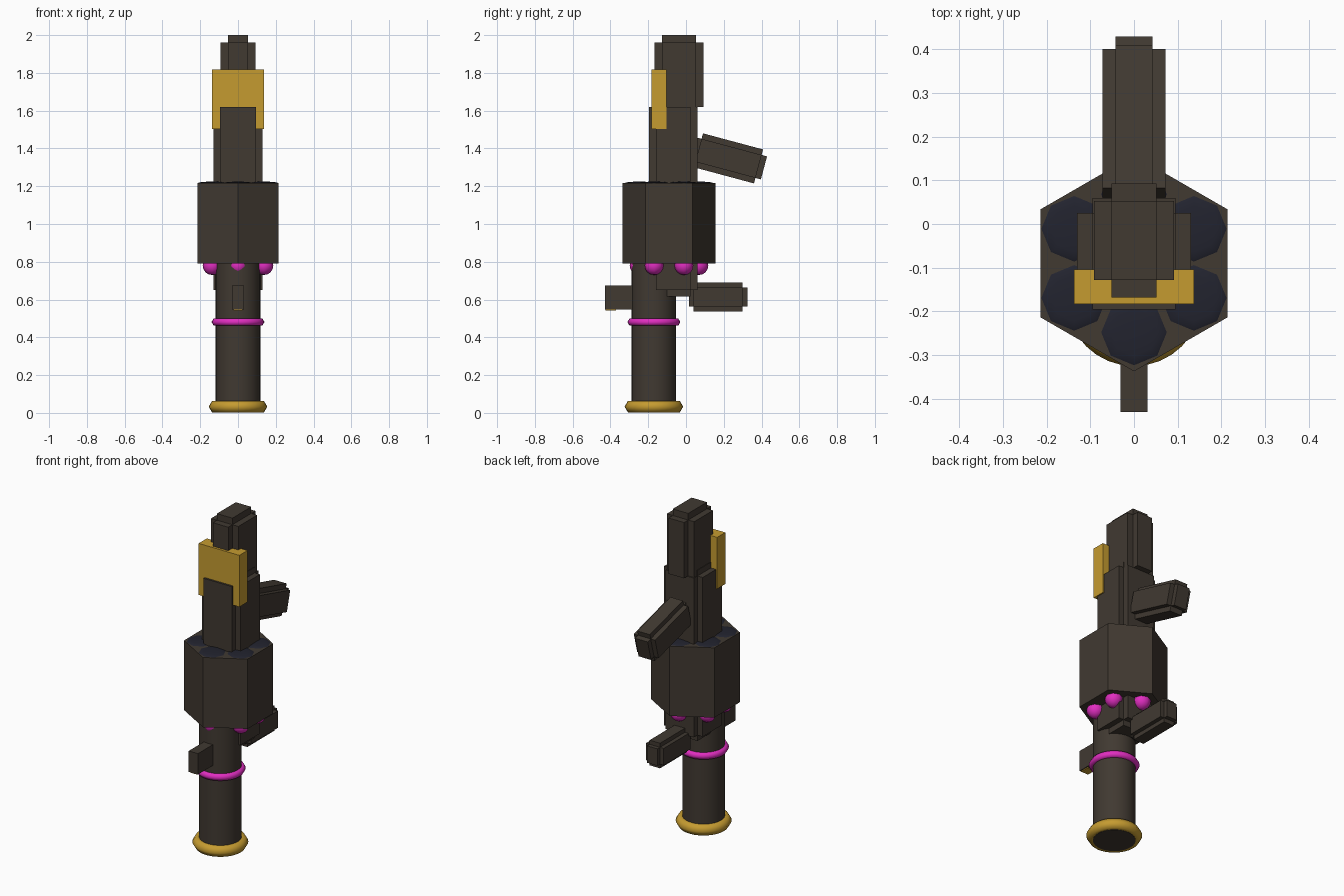
import bpy, math
from mathutils import Matrix, Vector

if "Cube" in bpy.data.objects:
    bpy.data.objects.remove(bpy.data.objects["Cube"])


def material(name, rgb):
    m = bpy.data.materials.new(name)
    m.diffuse_color = (*rgb, 1)
    m.use_nodes = True
    m.node_tree.nodes["Principled BSDF"].inputs["Base Color"].default_value = m.diffuse_color
    return m


BROWN = material("dark brown metal", (0.052, 0.041, 0.031))
GOLD = material("gold", (0.56, 0.33, 0.03))
PINK = material("magenta", (0.75, 0.027, 0.53))
NAVY = material("dark navy", (0.016, 0.017, 0.028))


def finish(name, mat, smooth=None):
    ob = bpy.context.object
    ob.name = name
    ob.data.materials.append(mat)
    bpy.ops.object.transform_apply(location=False, rotation=False, scale=True)
    if smooth:
        bpy.ops.object.shade_smooth_by_angle(angle=math.radians(smooth))
    return ob


def box(name, lo, hi, mat):
    lo, hi = Vector(lo), Vector(hi)
    bpy.ops.mesh.primitive_cube_add(size=1, location=(lo + hi) / 2)
    bpy.context.object.scale = hi - lo
    return finish(name, mat)


def notched_box(name, lo, hi, inset, tilt=0.0):
    """Block with stepped edges: three crossed boxes, each full length on one axis."""
    for axis in range(3):
        a = [v + (0 if i == axis else inset) for i, v in enumerate(lo)]
        b = [v - (0 if i == axis else inset) for i, v in enumerate(hi)]
        ob = box(f"{name}_{'xyz'[axis]}", a, b, BROWN)
        if tilt:
            # swing about the middle of the front end
            p = Vector((0, lo[1] + inset, (lo[2] + hi[2]) / 2))
            spin = Matrix.Rotation(tilt, 4, 'X')
            ob.matrix_world = (Matrix.Translation(p) @ spin @ Matrix.Translation(-p)
                               @ Matrix.Translation(ob.location))


def ring(name, z, major, minor, mat):
    bpy.ops.mesh.primitive_torus_add(location=(0, BARREL_Y, z), major_radius=major,
                                     minor_radius=minor, major_segments=32, minor_segments=6)
    return finish(name, mat, 80)


BARREL_Y, DRUM_Y = -0.17, -0.09

# Barrel and its rings
bpy.ops.mesh.primitive_cylinder_add(vertices=32, radius=0.118, depth=0.85,
                                    location=(0, BARREL_Y, 0.426))
finish("barrel", BROWN, 40)
ring("muzzle_ring", 0.033, 0.12, 0.035, GOLD)
ring("barrel_ring", 0.481, 0.118, 0.022, PINK)

# Front sight with a gold plate on its underside
box("front_sight", (-0.031, -0.43, 0.548), (0.031, -0.25, 0.675), BROWN)
box("sight_plate", (-0.025, -0.425, 0.543), (0.025, -0.37, 0.549), GOLD)

# Six-sided drum
bpy.ops.mesh.primitive_cylinder_add(vertices=6, radius=0.247, depth=0.425,
                                    location=(0, DRUM_Y, 1.0045))
finish("drum", BROWN)

# Six rounds: dark caps behind, pink tips in front
for i in range(6):
    t = math.radians(30 + 60 * i)
    x, y = 0.158 * math.cos(t), DRUM_Y + 0.158 * math.sin(t)
    bpy.ops.mesh.primitive_uv_sphere_add(segments=8, ring_count=8, radius=0.075,
                                         location=(x, y, 1.217))
    bpy.context.object.scale.z = 0.1
    finish(f"round_cap_{i + 1}", NAVY, 60)
    bpy.ops.mesh.primitive_uv_sphere_add(segments=8, ring_count=8, radius=0.05,
                                         location=(x, y, 0.78))
    finish(f"round_tip_{i + 1}", PINK, 60)

# Receiver, stock and grips
notched_box("receiver", (-0.13, -0.195, 0.615), (0.13, 0.06, 1.655), 0.035)
notched_box("stock", (-0.092, -0.168, 1.58), (0.092, 0.093, 2.0), 0.04)
notched_box("rear_grip", (-0.072, 0.036, 1.297), (0.072, 0.425, 1.483), 0.03,
            math.radians(-15))
notched_box("front_grip", (-0.06, 0.015, 0.537), (0.06, 0.325, 0.69), 0.025)

# Gold plate on the front of the receiver
box("gold_plate", (-0.137, -0.183, 1.503), (0.137, -0.104, 1.817), GOLD)
